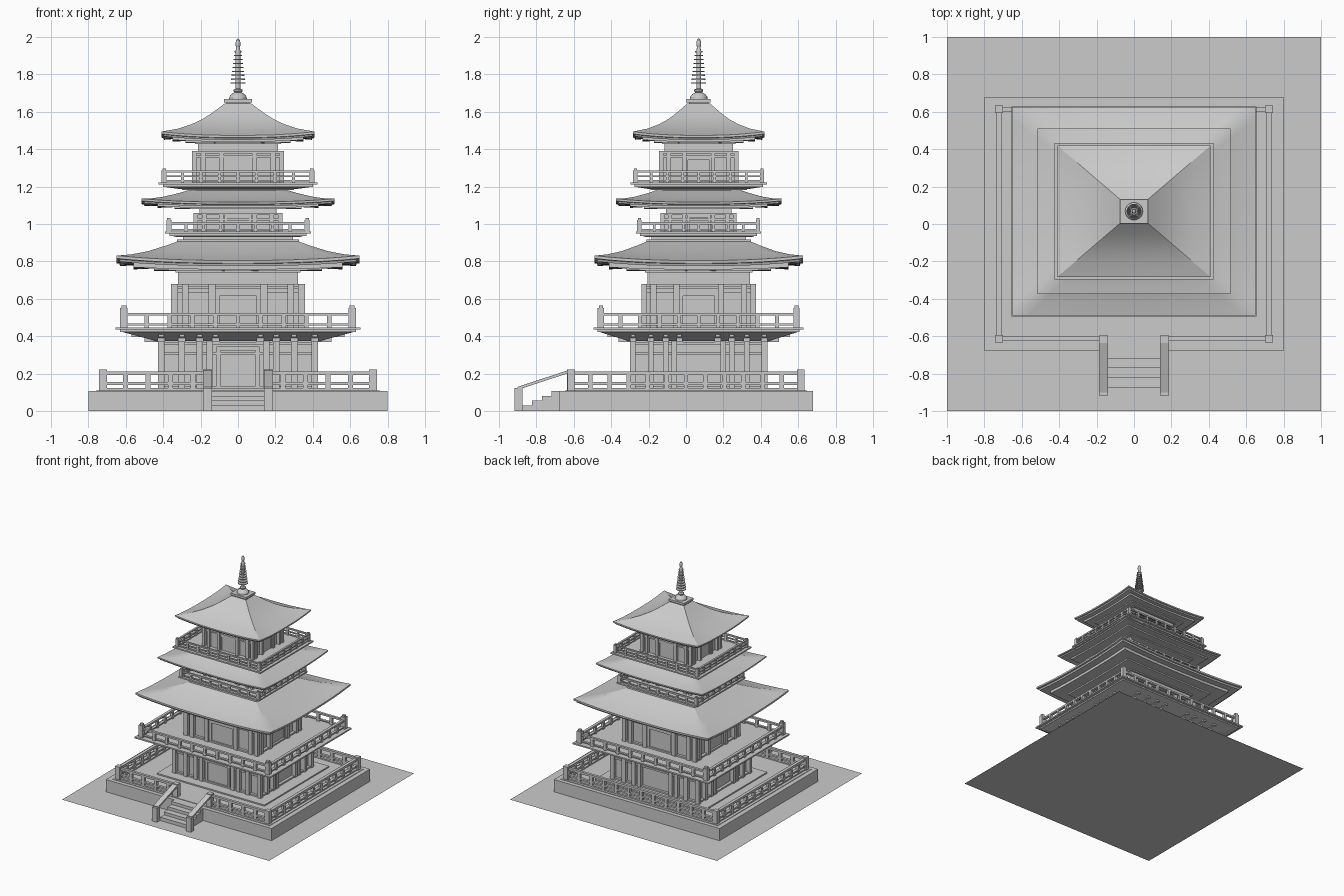
import bpy, bmesh, math

if "Cube" in bpy.data.objects:
    bpy.data.objects.remove(bpy.data.objects["Cube"])

K, CY = 0.857, 0.068          # tower plan is squashed in y and set back


def finish(name, bm, k=K, cy=CY, smooth=False):
    for v in bm.verts:
        v.co.y = v.co.y * k + cy
    bmesh.ops.recalc_face_normals(bm, faces=bm.faces)
    me = bpy.data.meshes.new(name)
    bm.to_mesh(me)
    bm.free()
    ob = bpy.data.objects.new(name, me)
    bpy.context.collection.objects.link(ob)
    if smooth:
        bpy.ops.object.select_all(action='DESELECT')
        ob.select_set(True)
        bpy.context.view_layer.objects.active = ob
        bpy.ops.object.shade_smooth_by_angle(angle=math.radians(30))
    return ob


def box(bm, x0, x1, y0, y1, z0, z1):
    vs = bmesh.ops.create_cube(bm, size=1)['verts']
    for v in vs:
        v.co = (x0 + (v.co.x + .5) * (x1 - x0), y0 + (v.co.y + .5) * (y1 - y0),
                z0 + (v.co.z + .5) * (z1 - z0))


def slab(bm, h, z0, z1):
    box(bm, -h, h, -h, h, z0, z1)


def frustum(bm, h0, z0, h1, z1):
    vs = bmesh.ops.create_cube(bm, size=2)['verts']
    for v in vs:
        h, z = (h0, z0) if v.co.z < 0 else (h1, z1)
        v.co = (v.co.x * h, v.co.y * h, z)


def side_box(bm, side, u0, u1, d0, d1, z0, z1):
    """Box on one of four sides: u along the side, d outward distance."""
    if side == 0:
        box(bm, u0, u1, -d1, -d0, z0, z1)
    elif side == 1:
        box(bm, u0, u1, d0, d1, z0, z1)
    elif side == 2:
        box(bm, d0, d1, u0, u1, z0, z1)
    else:
        box(bm, -d1, -d0, u0, u1, z0, z1)


def railing(name, h, z0, ztop, rails, n, post, k=K, cy=CY, gap=0, cap=False):
    bm = bmesh.new()
    p, w = post / 2, post * .3
    for s in range(4):
        spans = [(-h, -gap), (gap, h)] if gap and s == 0 else [(-h, h)]
        for a, b in spans:
            for r0, r1 in rails:
                side_box(bm, s, a, b, h - w, h + w, r0, r1)
        for i in range(1, n):
            u = -h + 2 * h * i / n
            if not (gap and s == 0 and abs(u) < gap):
                side_box(bm, s, u - w, u + w, h - w, h + w, z0, rails[0][1])
    for x in (-h, h):
        for y in (-h, h):
            box(bm, x - p, x + p, y - p, y + p, z0, ztop)
            if cap:      # small cap on the corner posts
                box(bm, x - p * .65, x + p * .65, y - p * .65, y + p * .65, ztop, ztop + post * .35)
    finish(name, bm, k, cy)


def storey(name, h, z0, z1, cols, w, beams, door, door_sides, frieze=None):
    bm = bmesh.new()
    slab(bm, h - w, z0, z1)
    for s in range(4):
        for c in cols:
            u = c * (h - w / 2)
            side_box(bm, s, u - w / 2, u + w / 2, h - w, h, z0, z1)
        for a, b in beams:
            side_box(bm, s, -h, h, h - w, h - w * .3, a, b)
        if s in door_sides:
            dw, dz = door
            t = w * .3
            for q in (-1, 1):
                side_box(bm, s, q * dw - t, q * dw + t, h - w, h - w * .4, z0, dz)
            side_box(bm, s, -dw - t, dw + t, h - w, h - w * .4, dz - t, dz + t)
            side_box(bm, s, -dw, dw, h - w, h - w * .75, z0, dz)
    if frieze:
        slab(bm, frieze[0], z1, frieze[1])
        slab(bm, frieze[0] + .015, z1 + (frieze[1] - z1) * .55, frieze[1])
    finish(name, bm)


def roof(name, prof, lift, seg=16):
    """Four-sided curved roof from a closed (half width, height) section."""
    bm = bmesh.new()
    rmax, rmin = max(p[0] for p in prof), min(p[0] for p in prof)
    for s in range(4):
        a = s * math.pi / 2
        rows = []
        for r, z in prof:
            row = []
            for i in range(seg + 1):
                u = 2 * i / seg - 1
                t = (r - rmin) / (rmax - rmin)
                x, y, zz = u * r, -r, z + lift * abs(u) ** 2.5 * t ** 2
                row.append(bm.verts.new((x * math.cos(a) - y * math.sin(a),
                                         x * math.sin(a) + y * math.cos(a), zz)))
            rows.append(row)
        for j in range(len(rows)):
            p, q = rows[j], rows[(j + 1) % len(rows)]
            for i in range(seg):
                bm.faces.new((p[i], p[i + 1], q[i + 1], q[i]))
    bmesh.ops.remove_doubles(bm, verts=bm.verts, dist=1e-5)
    finish(name, bm, smooth=True)


def balcony(name, h, ztop, h_low, z_low):
    bm = bmesh.new()
    slab(bm, h, ztop - .012, ztop)
    slab(bm, h - .025, ztop - .024, ztop - .012)
    frustum(bm, h_low, z_low, h - .035, ztop - .024)
    finish(name, bm)


# ground sheet and stone platform
bm = bmesh.new()
bmesh.ops.create_grid(bm, x_segments=1, y_segments=1, size=1)
finish("ground_plane", bm, 1, 0)
bm = bmesh.new()
slab(bm, .8, 0, .107)
slab(bm, .76, .107, .111)
finish("platform", bm, .85, 0)
bm = bmesh.new()
slab(bm, .52, .107, .122)
finish("inner_floor", bm)
railing("platform_railing", .722, .107, .222, [(.193, .212), (.14, .154), (.111, .122)],
        12, .045, .85, 0, gap=.165)

# front stairs with sloped handrails
bm = bmesh.new()
for i in range(4):
    box(bm, -.14, .14, -.875 + .052 * i, -.66, 0, .03 + .0257 * i)
finish("stairs", bm, 1, 0)
bm = bmesh.new()
for s in (-1, 1):
    x0, x1 = sorted((s * .14, s * .187))
    box(bm, x0, x1, -.918, -.875, 0, .122)
    box(bm, x0, x1, -.637, -.596, .107, .222)
    before = set(bm.verts)
    box(bm, x0, x1, -.9, -.62, 0, .016)
    for v in bm.verts:
        if v not in before:
            v.co.z += .113 if v.co.y < -.8 else .206
finish("stair_handrails", bm, 1, 0)

# first storey, bracket beams and balcony
storey("first_storey", .428, .12, .40, [-1, -.73, -.5, -.37, .37, .5, .73, 1], .035,
       [(.12, .135), (.30, .315), (.355, .37)], (.105, .335), (0,))
bm = bmesh.new()
for s in range(4):
    for u in (-.41, -.3, -.205, -.12, .12, .205, .3, .41):
        side_box(bm, s, u - .02, u + .02, .4, .5, .368, .412)
        side_box(bm, s, u - .014, u + .014, .4, .57, .395, .425)
finish("balcony_brackets", bm)
balcony("first_balcony", .655, .447, .44, .375)
railing("first_balcony_railing", .61, .447, .55, [(.51, .525), (.458, .468)], 10, .04, cap=True)

# second storey
storey("second_storey", .358, .445, .68, [-1, -.83, -.41, .41, .83, 1], .036,
       [(.445, .46), (.635, .655), (.665, .68)], (.11, .625), range(4), (.32, .79))

# eaves: each roof has a curved shell plus a stepped rafter layer beneath
roof("lower_roof", [(.30, .915), (.38, .885), (.48, .848), (.57, .822), (.65, .805),
                    (.65, .79), (.635, .788), (.63, .775), (.45, .785), (.30, .80)], .026)
roof("lower_rafters", [(.28, .80), (.56, .785), (.56, .757), (.45, .762), (.45, .75), (.28, .75)], .012)
bm = bmesh.new()
slab(bm, .325, .90, .918)
slab(bm, .295, .918, .935)
slab(bm, .335, .93, .946)
finish("lower_roof_crown", bm)

# third storey
balcony("second_balcony", .39, .96, .33, .932)
railing("second_balcony_railing", .37, .96, 1.022, [(.997, 1.01), (.966, .974)], 8, .027, cap=True)
storey("third_storey", .237, .955, 1.06, [-1, -.8, -.4, .4, .8, 1], .024,
       [(1.02, 1.03), (1.048, 1.06)], (.065, 1.04), range(4), (.205, 1.11))
roof("middle_roof", [(.25, 1.185), (.32, 1.163), (.40, 1.14), (.46, 1.126), (.515, 1.117),
                     (.515, 1.106), (.503, 1.104), (.50, 1.095), (.36, 1.10), (.25, 1.11)], .018)
roof("middle_rafters", [(.19, 1.11), (.43, 1.105), (.43, 1.086), (.34, 1.09), (.34, 1.08), (.19, 1.08)], .008)
bm = bmesh.new()
slab(bm, .265, 1.165, 1.185)
slab(bm, .30, 1.182, 1.195)
finish("middle_roof_crown", bm)

# fourth storey
balcony("third_balcony", .425, 1.222, .32, 1.188)
railing("third_balcony_railing", .395, 1.222, 1.287,
        [(1.275, 1.287), (1.25, 1.258), (1.226, 1.235)], 8, .027, cap=True)
storey("fourth_storey", .247, 1.22, 1.39, [-1, -.8, -.38, .38, .8, 1], .026,
       [(1.355, 1.367), (1.378, 1.39)], (.075, 1.35), range(4), (.215, 1.46))
roof("upper_roof", [(.07, 1.645), (.10, 1.622), (.14, 1.592), (.19, 1.558), (.25, 1.527), (.32, 1.499),
                    (.41, 1.474), (.41, 1.462), (.40, 1.46), (.395, 1.45), (.28, 1.46), (.07, 1.47)], .02)
roof("upper_rafters", [(.19, 1.465), (.35, 1.46), (.35, 1.44), (.28, 1.444), (.28, 1.434), (.19, 1.434)], .01)

# roof cap and ringed spire
bm = bmesh.new()
slab(bm, .062, 1.625, 1.65)
slab(bm, .075, 1.65, 1.668)
finish("roof_cap", bm)
prof = [(0, 1.665), (.048, 1.665), (.046, 1.68), (.034, 1.695), (.018, 1.703), (.024, 1.71), (.024, 1.718), (.013, 1.724)]
for i in range(9):
    z, r = 1.75 + i * .021, .04 - i * .0026
    prof += [(.013, z), (r, z), (r, z + .006), (.013, z + .006)]
prof += [(.009, 1.945), (.013, 1.955), (.013, 1.97), (.009, 1.985), (0, 1.993)]
bm = bmesh.new()
vs = [bm.verts.new((r, 0, z)) for r, z in prof]
es = [bm.edges.new((vs[i], vs[i + 1])) for i in range(len(vs) - 1)]
bmesh.ops.spin(bm, geom=vs + es, cent=(0, 0, 0), axis=(0, 0, 1), angle=math.tau, steps=20)
bmesh.ops.remove_doubles(bm, verts=bm.verts, dist=1e-5)
finish("spire", bm, 1, CY, smooth=True)
